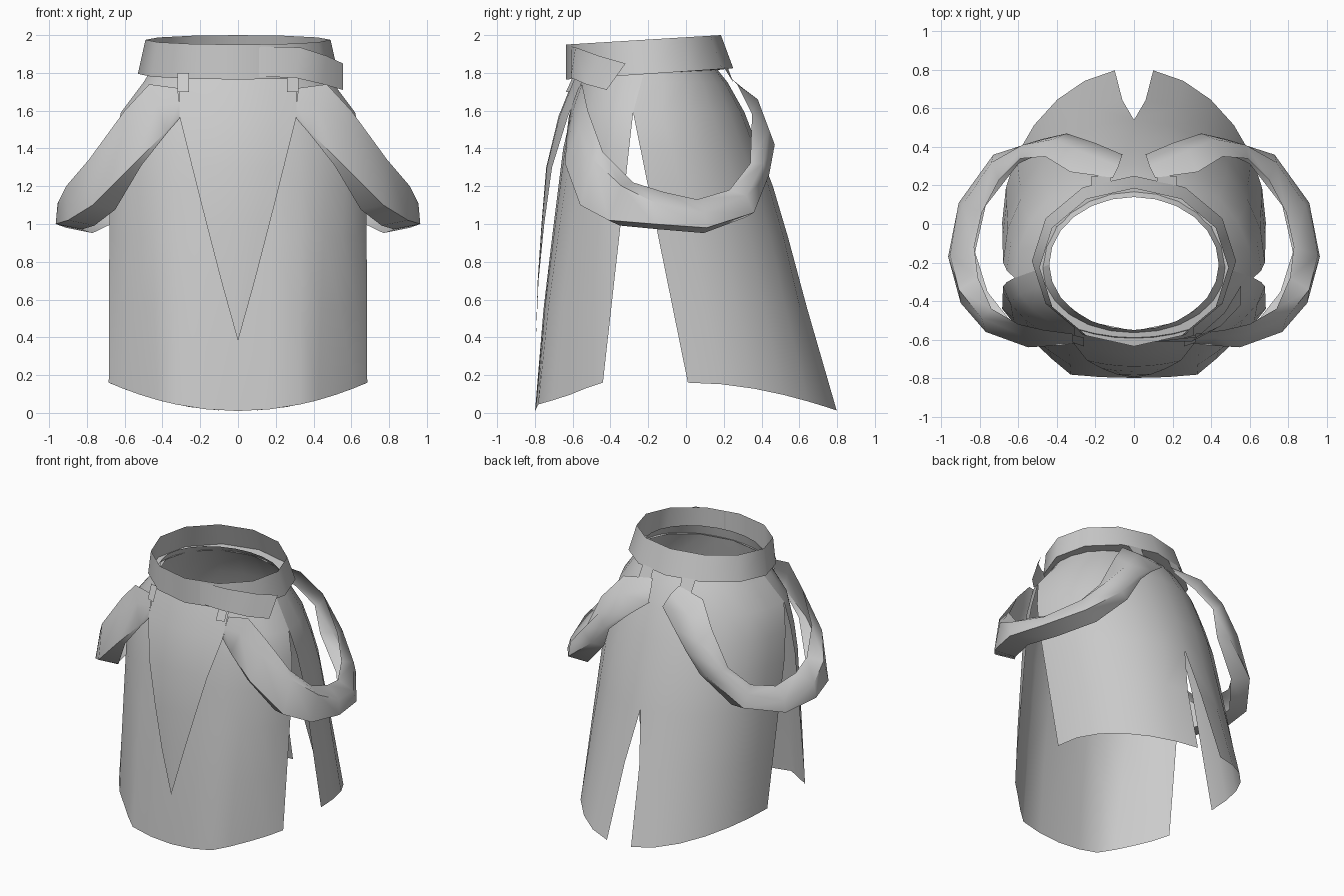
import bpy
from math import sin, cos, tau, pi, asin, radians

cube = bpy.data.objects.get("Cube")
if cube:
    bpy.data.objects.remove(cube)

cloth = bpy.data.materials.new("grey cloth")
cloth.use_nodes = True
GREY = (0.6, 0.6, 0.6, 1)
cloth.diffuse_color = GREY
cloth.node_tree.nodes["Principled BSDF"].inputs["Base Color"].default_value = GREY


def sheet(name, rows, mirror=False, closed=False):
    """Open cloth surface lofted through equal-length rows of points."""
    n = len(rows[0])
    faces = []
    for r in range(len(rows) - 1):
        for c in range(n if closed else n - 1):
            d = (c + 1) % n
            faces.append((r * n + c, r * n + d, (r + 1) * n + d, (r + 1) * n + c))
    mesh = bpy.data.meshes.new(name)
    mesh.from_pydata([p for row in rows for p in row], [], faces)
    mesh.materials.append(cloth)
    obj = bpy.data.objects.new(name, mesh)
    bpy.context.collection.objects.link(obj)
    bpy.ops.object.select_all(action="DESELECT")
    obj.select_set(True)
    bpy.context.view_layer.objects.active = obj
    if mirror:
        mod = obj.modifiers.new("mirror", "MIRROR")
        mod.merge_threshold = 0.002
        bpy.ops.object.modifier_apply(modifier=mod.name)
    bpy.ops.object.shade_smooth_by_angle(angle=radians(50))
    return obj


def along(keys, z):
    """Piecewise linear value at height z; keys run downwards."""
    if z >= keys[0][0]:
        return keys[0][1]
    for (za, a), (zb, b) in zip(keys, keys[1:]):
        if z >= zb:
            return a + (b - a) * (za - z) / (za - zb)
    return keys[-1][1]


# Skirt silhouettes by height
HALF_WIDTH = [(1.85, .44), (1.75, .5), (1.59, .62), (1.4, .66), (1.2, .68), (0, .685)]
FRONT = [(1.85, -.55), (1.75, -.57), (1.4, -.65), (1, -.7), (.6, -.75), (0, -.8)]
BACK = [(1.85, .14), (1.75, .22), (1.59, .31), (1.2, .46), (.93, .54), (.55, .645), (0, .81)]
FRONT_EDGE = [(1.85, -.21), (1.59, -.28), (.16, -.44)]
BACK_EDGE = [(1.85, -.21), (1.59, -.28), (.16, .01)]
SPLIT = [(.93, 0), (.55, .06), (0, .1)]
LEVELS = [1.85, 1.75, 1.59, 1.4, 1.2, .93, .55, 0]
STEPS = 6


def round_section(level):
    """Quarter ellipse as fractions of width and depth, starting at the split."""
    start = asin(along(SPLIT, level) / along(HALF_WIDTH, level))
    angles = [start + (pi / 2 - start) * i / STEPS for i in range(STEPS + 1)]
    return [(sin(a), max(cos(a), 0)) for a in angles]


def front_section(level):
    """Round at the waist, flat with a chamfered corner at the hem."""
    k = level / LEVELS[0]
    flat = [(0, 1), (.25, .99), (.48, .96), (.62, .74), (.76, .49), (.9, .25), (1, 0)]
    full = [(sin(a), max(cos(a), 0)) for a in (pi / 2 * i / STEPS for i in range(STEPS + 1))]
    return [(u + (p - u) * k, v + (q - v) * k) for (u, v), (p, q) in zip(flat, full)]


def skirt_rows(section, middle, edge):
    rows = []
    for level in LEVELS:
        row = []
        for u, v in section(level):
            z = level if level else 0.01 + 0.15 * u ** 2
            y0 = along(edge, z)
            row.append((along(HALF_WIDTH, z) * u, y0 + (along(middle, z) - y0) * v, z))
        rows.append(row)
    return rows


sheet("front_skirt", skirt_rows(front_section, FRONT, FRONT_EDGE), mirror=True)
sheet("back_skirt", skirt_rows(round_section, BACK, BACK_EDGE), mirror=True)

# Pointed apron over the front
APRON = [(1.78, -.59), (1.57, -.675), (1.3, -.74), (1, -.765), (.7, -.785), (.38, -.795)]
apron = []
for z, y in APRON:
    w = 0.31 * min(1, (z - 0.38) / 1.19) ** 0.95
    apron.append([(w * k / 3, y + 0.05 * (w * k / 0.93) ** 2, z) for k in range(-3, 4)])
sheet("front_apron", apron)


# Belt: tilted band, wider at its lower edge, with a lip turned in to the waist
def ring(rx, front, back, z_front, z_back, n=12):
    pts = []
    for i in range(n):
        a = tau * i / n
        f = (1 - cos(a)) / 2
        pts.append((rx * sin(a), back + (front - back) * f, z_back + (z_front - z_back) * f))
    return pts


sheet("belt", [ring(.49, -.635, .185, 1.95, 2),
               ring(.53, -.635, .25, 1.765, 1.825),
               ring(.465, -.555, .165, 1.78, 1.815)], closed=True)
sheet("belt_tail", [[(.1, -.61, 1.94), (.33, -.585, 1.935), (.47, -.46, 1.89), (.555, -.32, 1.85)],
                    [(.1, -.61, 1.78), (.3, -.61, 1.775), (.45, -.53, 1.74), (.555, -.42, 1.71)]])

# Draped swag on each hip, front to back, with its hem folded inwards
upper = [(.32, -.57, 1.72), (.47, -.55, 1.74), (.6, -.52, 1.6), (.74, -.44, 1.38),
         (.81, -.28, 1.22), (.83, -.12, 1.17), (.79, .06, 1.13), (.7, .23, 1.18),
         (.59, .34, 1.32), (.46, .35, 1.58), (.33, .27, 1.74), (.11, .24, 1.77)]
middle = [(.31, -.6, 1.64), (.43, -.59, 1.63), (.6, -.57, 1.5), (.79, -.49, 1.34),
          (.91, -.34, 1.2), (.955, -.16, 1.11), (.89, .1, 1.06), (.74, .32, 1.15),
          (.58, .41, 1.32), (.42, .44, 1.5), (.28, .38, 1.66), (.08, .3, 1.72)]
lower = [(.31, -.62, 1.57), (.38, -.63, 1.49), (.55, -.64, 1.32), (.77, -.56, 1.1),
         (.9, -.41, 1.02), (.965, -.17, 1), (.91, .11, .98), (.73, .36, 1.06),
         (.48, .44, 1.26), (.35, .47, 1.42), (.2, .42, 1.54), (.06, .36, 1.65)]
# depth of the folded hem at each station, deepest where the swag hangs lowest
FOLD = [.01, .01, .04, .12, .14, .14, .14, .13, .08, .03, .01, .01]
hem = [(x - f, y * (1 - f), z - f * 0.2) for (x, y, z), f in zip(lower, FOLD)]
sheet("hip_swag", [upper, middle, lower, hem], mirror=True)

# Short loops hanging the swags from the belt
sheet("front_loop", [[(.26, -.59, 1.8), (.32, -.575, 1.8)],
                     [(.26, -.635, 1.7), (.32, -.615, 1.7)]], mirror=True)
sheet("back_loop", [[(.12, .22, 1.83), (.22, .2, 1.83)],
                    [(.12, .25, 1.75), (.22, .25, 1.75)]], mirror=True)
